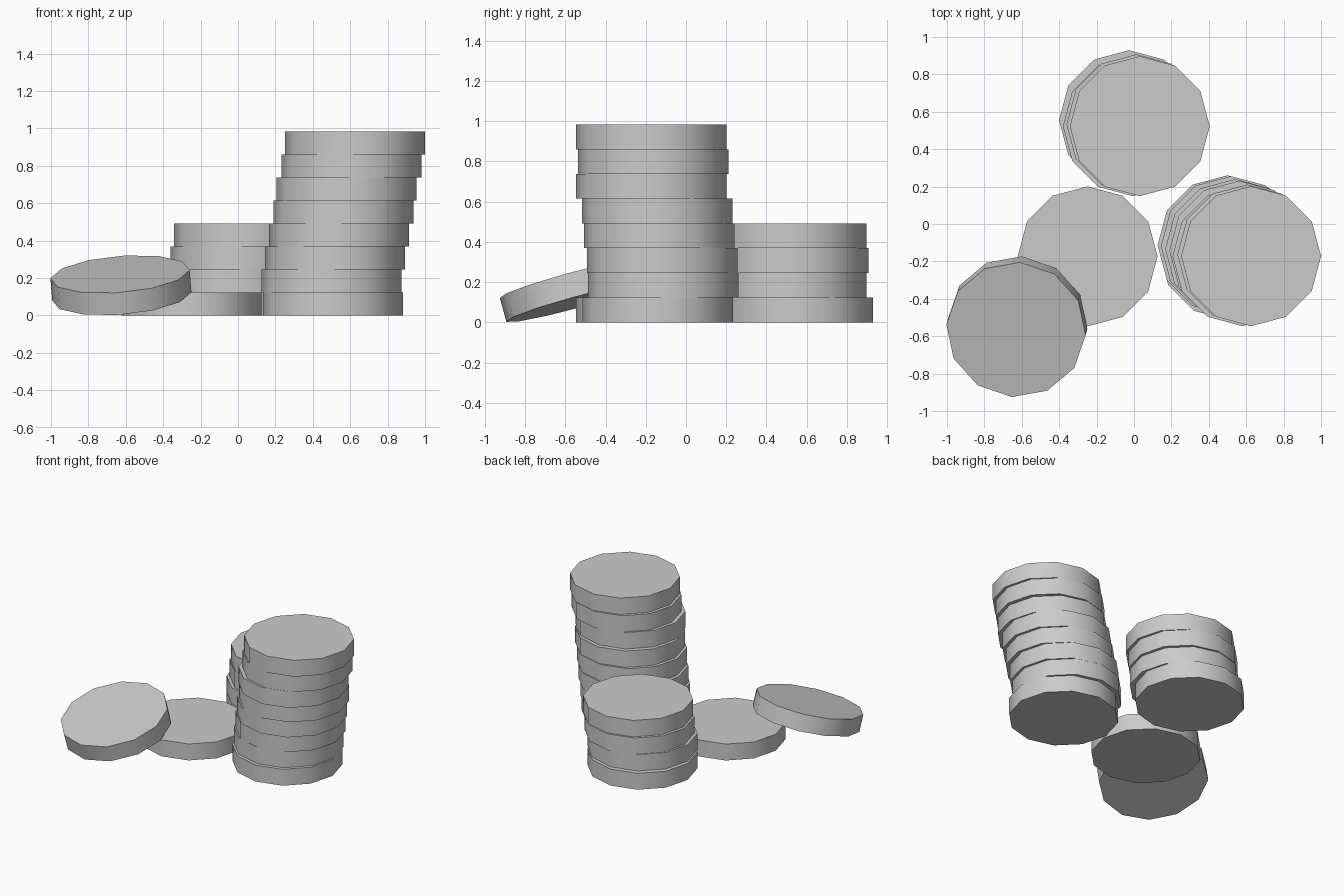
import bpy, math
from mathutils import Vector, Quaternion

if "Cube" in bpy.data.objects:
    bpy.data.objects.remove(bpy.data.objects["Cube"])

RADIUS = 0.374
THICK = 0.1228


def coin(name, centre, rotation=None):
    bpy.ops.mesh.primitive_cylinder_add(vertices=12, radius=RADIUS, depth=THICK, location=centre)
    ob = bpy.context.object
    ob.name = name
    if rotation is not None:
        ob.rotation_mode = 'QUATERNION'
        ob.rotation_quaternion = rotation
    bpy.ops.object.shade_smooth_by_angle(angle=math.radians(40))
    return ob


def stack(name, centres):
    for i, (x, y) in enumerate(centres):
        coin(f"{name}_{i + 1}", (x, y, THICK * (i + 0.5)))


# tall leaning stack on the right
stack("tall_stack_coin", [(0.507, -0.14), (0.50, -0.114), (0.518, -0.118), (0.541, -0.134),
                          (0.563, -0.143), (0.580, -0.172), (0.606, -0.163), (0.626, -0.172)])

# short stack at the back
stack("short_stack_coin", [(-0.027, 0.555), (-0.006, 0.523), (0.013, 0.533), (0.031, 0.523)])

# single coin lying flat
stack("flat_coin", [(-0.248, -0.173)])

# coin leaning on the flat one
normal = Vector((-0.08, -0.272, 1)).normalized()
tilt = Vector((0, 0, 1)).rotation_difference(normal)
spin = Quaternion((0, 0, 1), math.radians(-4))
coin("leaning_coin", (-0.626, -0.549, 0.161), tilt @ spin)
